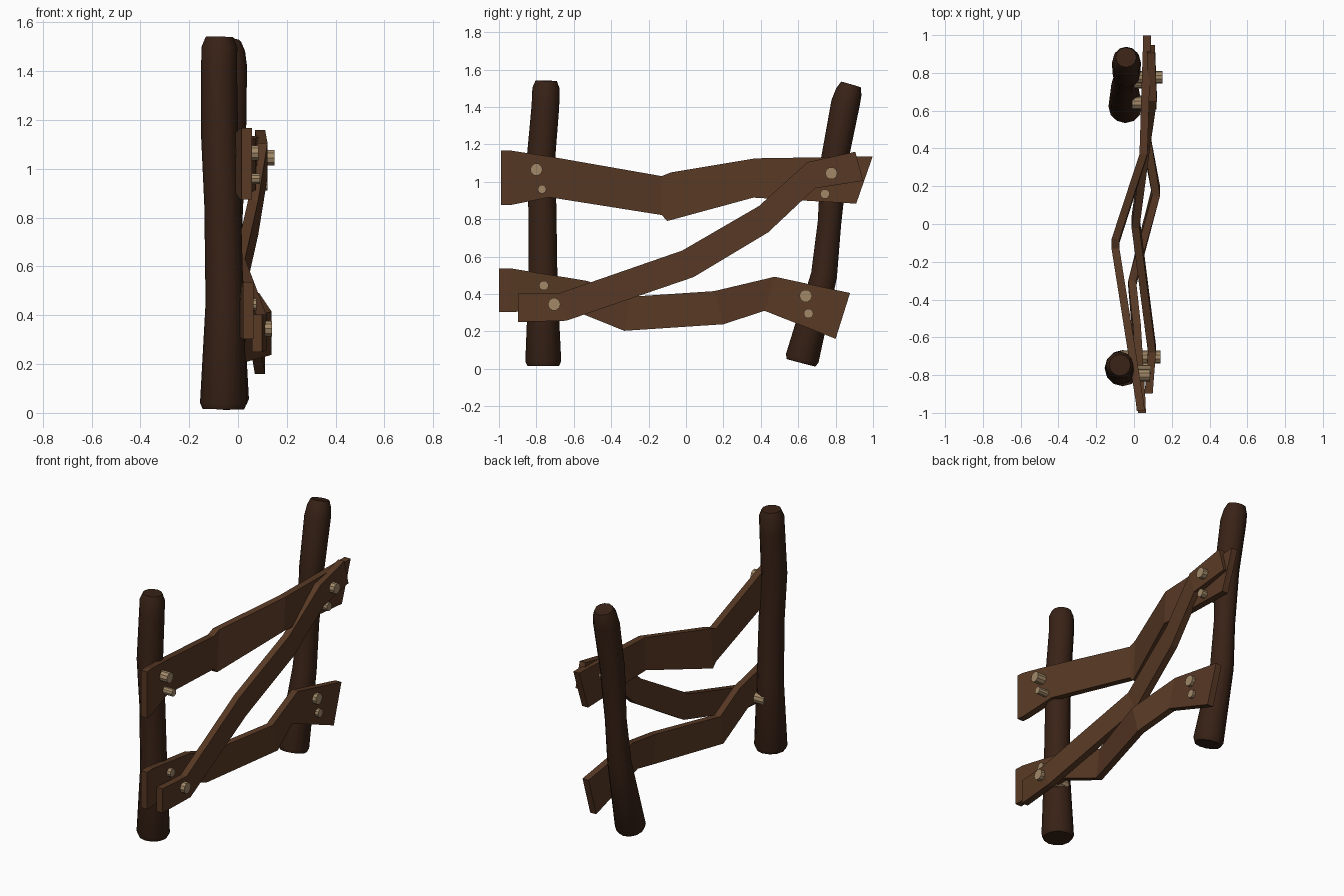
import bpy, bmesh, math
from mathutils import Vector

if "Cube" in bpy.data.objects:
    bpy.data.objects.remove(bpy.data.objects["Cube"])


def material(name, color):
    m = bpy.data.materials.new(name)
    m.diffuse_color = (*color, 1)
    m.use_nodes = True
    m.node_tree.nodes["Principled BSDF"].inputs["Base Color"].default_value = m.diffuse_color
    return m


LOG = material("dark_log", (0.040, 0.016, 0.008))
BOARD = material("brown_board", (0.098, 0.041, 0.018))
PEG = material("pale_peg", (0.36, 0.25, 0.14))


def loft(name, rings, mat, smooth=False):
    """Skin a list of closed rings and cap both ends."""
    bm = bmesh.new()
    loops = [[bm.verts.new(p) for p in ring] for ring in rings]
    n = len(loops[0])
    for a, b in zip(loops, loops[1:]):
        for i in range(n):
            j = (i + 1) % n
            bm.faces.new((a[i], a[j], b[j], b[i]))
    bm.faces.new(loops[0][::-1])
    bm.faces.new(loops[-1])
    bmesh.ops.recalc_face_normals(bm, faces=bm.faces)
    me = bpy.data.meshes.new(name)
    bm.to_mesh(me)
    bm.free()
    me.materials.append(mat)
    ob = bpy.data.objects.new(name, me)
    bpy.context.collection.objects.link(ob)
    if smooth:
        bpy.ops.object.select_all(action='DESELECT')
        ob.select_set(True)
        bpy.context.view_layer.objects.active = ob
        bpy.ops.object.shade_smooth_by_angle(angle=math.radians(35))
    return ob


def post(name, path, sides=12):
    """Crooked log; each path point is x, y, z, radius. Ends are chamfered."""
    pts = [Vector(p[:3]) for p in path]
    rad = [p[3] for p in path]
    d0 = (pts[1] - pts[0]).normalized()
    d1 = (pts[-1] - pts[-2]).normalized()
    pts = [pts[0], pts[0] + d0 * 0.025] + pts[1:-1] + [pts[-1] - d1 * 0.04, pts[-1]]
    rad = [rad[0] * 0.88, rad[0]] + rad[1:-1] + [rad[-1], rad[-1] * 0.78]
    rings = []
    for i, (p, r) in enumerate(zip(pts, rad)):
        t = (pts[min(i + 1, len(pts) - 1)] - pts[max(i - 1, 0)]).normalized()
        u = Vector((0, 1, 0)).cross(t).normalized()
        v = t.cross(u)
        rings.append([p + r * (math.cos(a) * u + math.sin(a) * v)
                      for a in (2 * math.pi * k / sides for k in range(sides))])
    loft(name, rings, LOG, True)


def plank(name, stations, t=0.042):
    """Bent board; each station is x centre, bottom y, bottom z, top y, top z."""
    rings = [[(x - t / 2, yb, zb), (x + t / 2, yb, zb),
              (x + t / 2, yt, zt), (x - t / 2, yt, zt)]
             for x, yb, zb, yt, zt in stations]
    loft(name, rings, BOARD)


def peg(name, y, z, r, x0, x1, sides=10):
    rings = [[(x, y + r * math.cos(2 * math.pi * k / sides),
               z + r * math.sin(2 * math.pi * k / sides)) for k in range(sides)]
             for x in (x0, x1)]
    loft(name, rings, PEG)


# Upright logs
post("near_post", [(-0.06, -0.763, 0.015, 0.096), (-0.055, -0.765, 0.45, 0.078),
                   (-0.063, -0.768, 0.85, 0.075), (-0.075, -0.775, 1.13, 0.076),
                   (-0.078, -0.752, 1.40, 0.074), (-0.075, -0.747, 1.54, 0.073)])
post("far_post", [(-0.045, 0.615, 0.032, 0.09), (-0.05, 0.738, 0.50, 0.07),
                  (-0.045, 0.767, 0.78, 0.063), (-0.04, 0.795, 1.12, 0.073),
                  (-0.04, 0.853, 1.42, 0.077), (-0.042, 0.882, 1.52, 0.07)])

# Bent boards
plank("upper_rail", [(0.036, -0.99, 0.875, -0.99, 1.167), (0.03, -0.94, 0.875, -0.94, 1.167),
                     (-0.003, -0.73, 0.917, -0.73, 1.135),
                     (-0.098, -0.13, 0.822, -0.13, 1.03), (-0.098, -0.10, 0.79, -0.08, 1.05),
                     (0.05, 0.36, 0.915, 0.37, 1.125), (0.07, 0.91, 0.883, 0.998, 1.135)])
plank("lower_rail", [(0.042, -1.0, 0.303, -1.0, 0.537), (0.04, -0.94, 0.303, -0.94, 0.537),
                     (0.015, -0.62, 0.32, -0.53, 0.47),
                     (-0.01, -0.33, 0.203, -0.30, 0.385), (0.117, 0.20, 0.238, 0.15, 0.415),
                     (0.065, 0.42, 0.31, 0.475, 0.492), (0.09, 0.80, 0.16, 0.877, 0.405)])
plank("diagonal_brace", [(0.078, -0.897, 0.25, -0.897, 0.403), (0.095, -0.64, 0.257, -0.68, 0.403),
                         (0.008, 0.04, 0.49, -0.02, 0.632), (0.062, 0.44, 0.73, 0.39, 0.87),
                         (0.10, 0.69, 0.965, 0.65, 1.105), (0.09, 0.947, 1.005, 0.905, 1.16)])

# Fixing pegs through the boards
for i, spec in enumerate([(-0.80, 1.065, 0.033, -0.01, 0.085), (-0.77, 0.96, 0.023, -0.01, 0.09),
                          (-0.76, 0.445, 0.026, 0.0, 0.075), (-0.705, 0.345, 0.034, -0.07, 0.14),
                          (0.64, 0.39, 0.034, -0.01, 0.12), (0.655, 0.295, 0.026, 0.0, 0.12),
                          (0.777, 1.045, 0.033, 0.0, 0.15), (0.743, 0.935, 0.026, 0.0, 0.12)]):
    peg(f"peg_{i + 1}", *spec)
